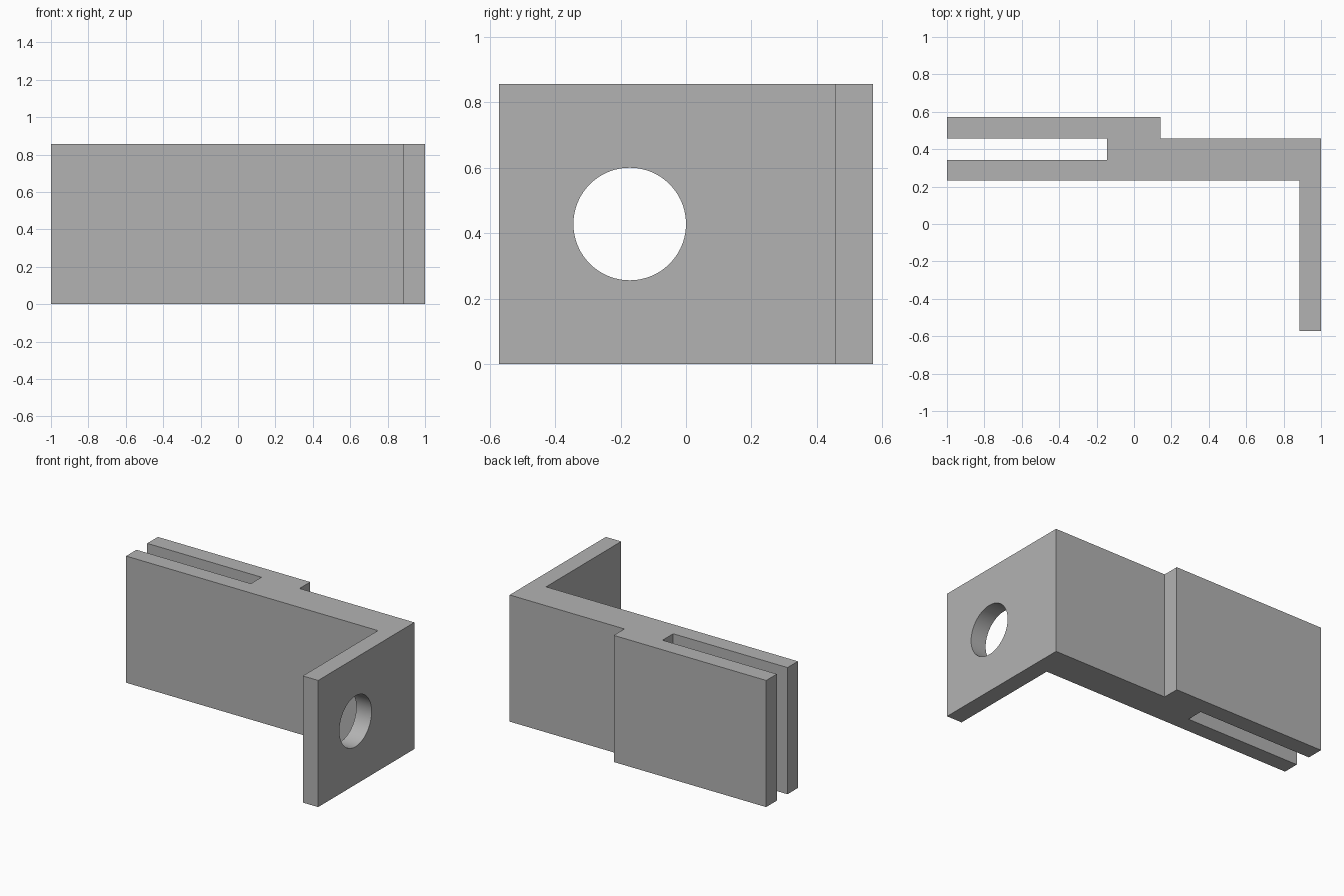
import bpy
import bmesh
import math

cube = bpy.data.objects.get("Cube")
if cube:
    bpy.data.objects.remove(cube, do_unlink=True)

HEIGHT = 0.857
HOLE_RADIUS = 0.172
HOLE_Y = -0.172

# Single plain grey
grey = bpy.data.materials.new("plain grey")
grey.use_nodes = True
colour = (0.45, 0.45, 0.45, 1.0)
grey.diffuse_color = colour
grey.node_tree.nodes["Principled BSDF"].inputs["Base Color"].default_value = colour

# Bracket outline: slotted arm, stepped back and flange
outline = [
    (-1, 0.232), (0.885, 0.232), (0.885, -0.571), (1, -0.571),
    (1, 0.457), (0.141, 0.457), (0.141, 0.571), (-1, 0.571),
    (-1, 0.457), (-0.144, 0.457), (-0.144, 0.343), (-1, 0.343),
]
bm = bmesh.new()
base = bm.faces.new([bm.verts.new((x, y, 0)) for x, y in outline])
raised = bmesh.ops.extrude_face_region(bm, geom=[base])["geom"]
bmesh.ops.translate(bm, vec=(0, 0, HEIGHT),
                    verts=[v for v in raised if isinstance(v, bmesh.types.BMVert)])
bmesh.ops.recalc_face_normals(bm, faces=bm.faces)
mesh = bpy.data.meshes.new("slotted_bracket")
bm.to_mesh(mesh)
bm.free()
mesh.materials.append(grey)
bracket = bpy.data.objects.new("slotted_bracket", mesh)
bpy.context.collection.objects.link(bracket)

# Round hole through the flange
bpy.ops.mesh.primitive_cylinder_add(
    vertices=96, radius=HOLE_RADIUS, depth=0.4,
    location=(0.94, HOLE_Y, HEIGHT / 2), rotation=(0, math.pi / 2, 0))
cutter = bpy.context.object
cutter.name = "hole_cutter"
cutter.hide_render = True
cutter.data.materials.append(grey)

cut = bracket.modifiers.new("flange_hole", "BOOLEAN")
cut.operation = "DIFFERENCE"
cut.solver = "EXACT"
cut.object = cutter

bpy.ops.object.select_all(action="DESELECT")
bracket.select_set(True)
bpy.context.view_layer.objects.active = bracket
bpy.ops.object.modifier_apply(modifier=cut.name)
bpy.data.objects.remove(cutter, do_unlink=True)
bpy.ops.object.shade_smooth_by_angle(angle=math.radians(30))
